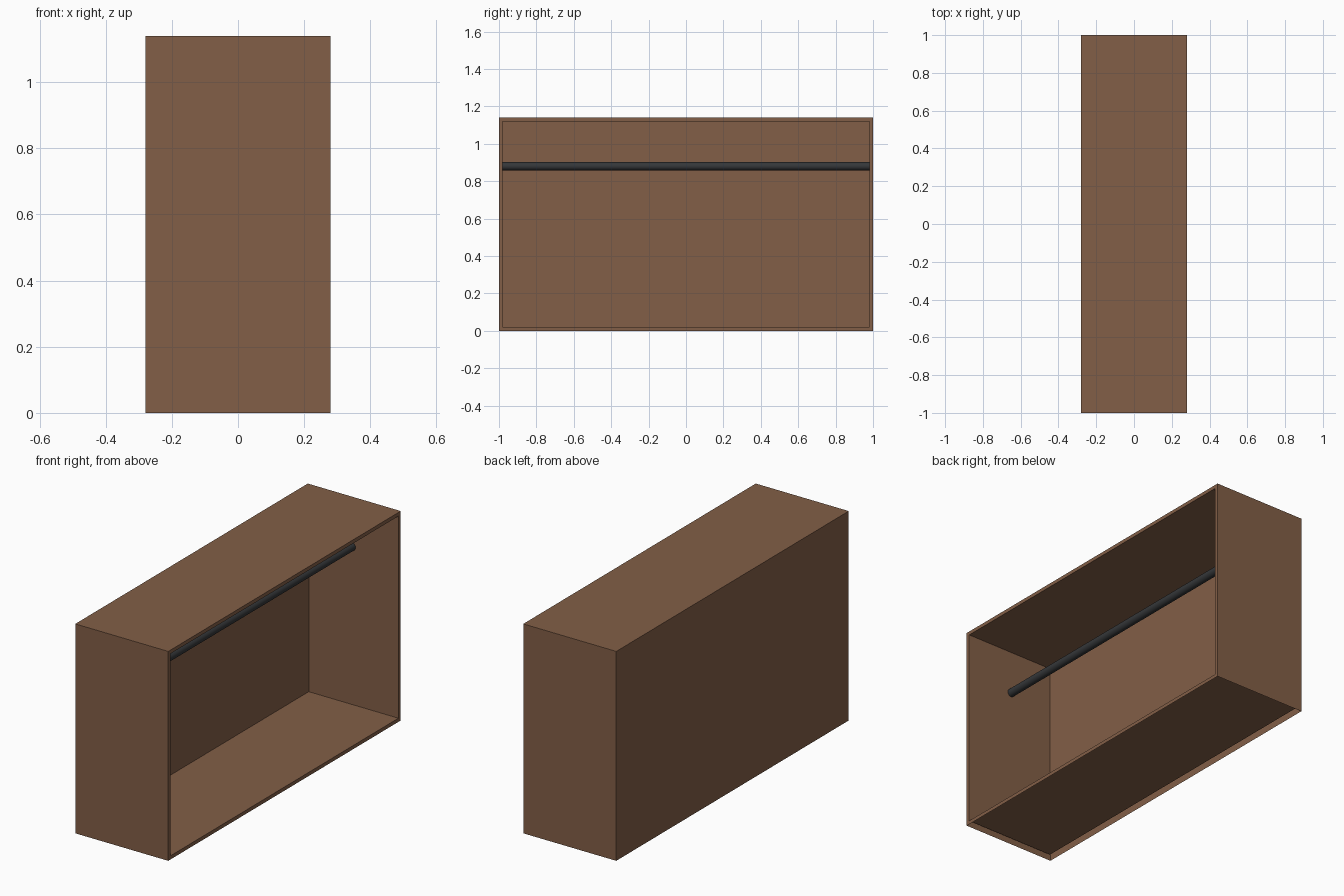
import bpy
import bmesh
from math import radians
from mathutils import Matrix

default = bpy.data.objects.get("Cube")
if default:
    bpy.data.objects.remove(default, do_unlink=True)

WIDTH, LENGTH, HEIGHT = 0.56, 2.0, 1.14
WALL = 0.02
ROD_RADIUS, ROD_HEIGHT = 0.022, 0.88


def make_material(name, rgb):
    mat = bpy.data.materials.new(name)
    mat.use_nodes = True
    colour = (*rgb, 1)
    mat.diffuse_color = colour
    mat.node_tree.nodes["Principled BSDF"].inputs["Base Color"].default_value = colour
    return mat


def add_object(name, bm, mat):
    mesh = bpy.data.meshes.new(name)
    bm.to_mesh(mesh)
    bm.free()
    mesh.materials.append(mat)
    obj = bpy.data.objects.new(name, mesh)
    bpy.context.collection.objects.link(obj)
    return obj


def face_towards(bm, axis, sign):
    bm.normal_update()
    return max(bm.faces, key=lambda f: sign * f.normal[axis])


wood = make_material("brown wood", (0.225, 0.114, 0.063))
metal = make_material("dark metal", (0.035, 0.038, 0.041))

# Cabinet: a box hollowed from its open side, with a thin rim
bm = bmesh.new()
bmesh.ops.create_cube(bm, size=1, matrix=Matrix.Translation((0, 0, HEIGHT / 2))
                      @ Matrix.Diagonal((WIDTH, LENGTH, HEIGHT, 1)))
underside = face_towards(bm, 2, -1)
opening = face_towards(bm, 0, 1)
bmesh.ops.inset_region(bm, faces=[opening], thickness=WALL, use_even_offset=True)
pushed = bmesh.ops.extrude_discrete_faces(bm, faces=[opening])["faces"][0]
bmesh.ops.translate(bm, verts=pushed.verts, vec=(WALL - WIDTH, 0, 0))
# The underside is open, so the floor panel sits slightly raised
bmesh.ops.delete(bm, geom=[underside], context='FACES_ONLY')
add_object("cabinet_shell", bm, wood)

# Hanging rod between the end walls
bm = bmesh.new()
bmesh.ops.create_cone(bm, cap_ends=True, segments=32, radius1=ROD_RADIUS,
                      radius2=ROD_RADIUS, depth=LENGTH - 2 * WALL,
                      matrix=Matrix.Translation((0, 0, ROD_HEIGHT))
                      @ Matrix.Rotation(radians(90), 4, 'X'))
rod = add_object("hanging_rod", bm, metal)
for poly in rod.data.polygons:
    poly.use_smooth = len(poly.vertices) == 4
